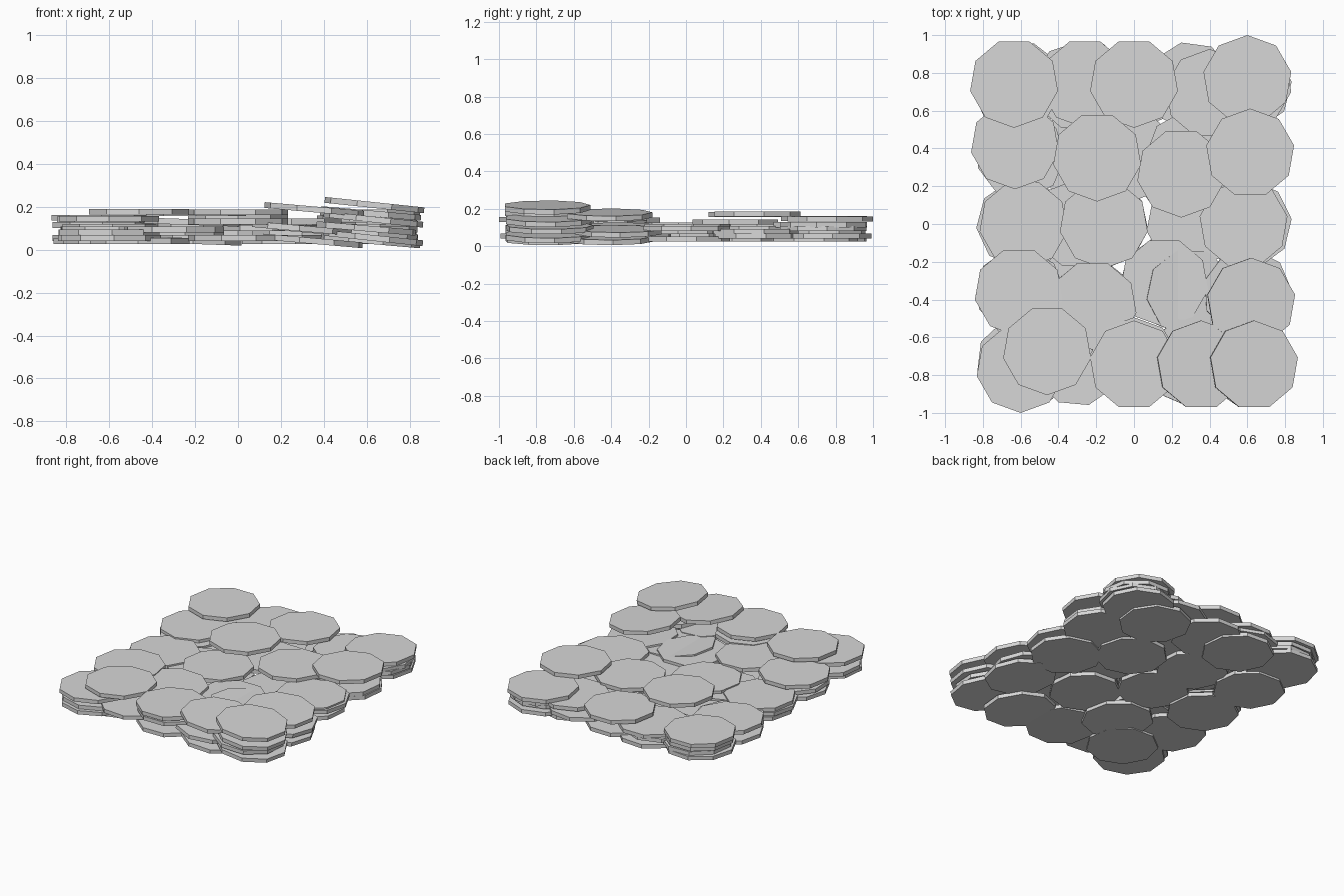
import bpy
import random
from math import pi, radians

if "Cube" in bpy.data.objects:
    bpy.data.objects.remove(bpy.data.objects["Cube"], do_unlink=True)

random.seed(4)
RADIUS = 0.236
THICK = 0.027

# One plain grey for every disc
grey = bpy.data.materials.new("stone_grey")
grey.use_nodes = True
colour = (0.68, 0.68, 0.68, 1)
grey.diffuse_color = colour
grey.node_tree.nodes["Principled BSDF"].inputs["Base Color"].default_value = colour


def add_disc(name, x, y, z, tilt=0, point_back=False, wobble=0.0):
    """Nine-sided flat disc, tilted down towards +x by tilt degrees."""
    bpy.ops.mesh.primitive_cylinder_add(vertices=9, radius=RADIUS, depth=THICK,
                                        location=(x, y, z))
    disc = bpy.context.object
    disc.name = name
    spin = 0 if point_back else pi
    # Bake the spin into the mesh so the tilt stays along x
    disc.rotation_euler = (0, 0, spin + random.uniform(-wobble, wobble))
    bpy.ops.object.transform_apply(location=False, rotation=True, scale=False)
    disc.rotation_euler = (0, radians(tilt), 0)
    disc.data.materials.append(grey)


# Top layer: x, y, z, tilt, corner pointing to the back
top_layer = [
    # back row
    (-.635, .745, .148, 0, False),
    (-.26, .745, .115, 0, False),
    (0, .745, .148, 0, False),
    (.4, .69, .115, 0, True),
    (.6, .764, .145, 0, True),
    # second row
    (-.63, .42, .115, 0, False),
    (-.195, .355, .17, 0, False),
    (.25, .27, .13, 0, False),
    (.615, .375, .172, 0, True),
    # middle row
    (-.585, 0, .105, 0, False),
    (-.16, 0, .114, 0, False),
    (.58, 0, .105, 0, True),
    # fourth row
    (-.61, -.36, .14, 0, False),
    (-.22, -.43, .128, 2, False),
    (.16, -.31, .1, 0, False),
    (.62, -.415, .168, 5, True),
    # front row
    (-.6, -.764, .143, 0, False),
    (-.46, -.67, .176, 0, False),
    (0, -.747, .174, 0, True),
    (.355, -.747, .187, 5, True),
    (.635, -.747, .207, 6, True),
]

for i, (x, y, z, tilt, back) in enumerate(top_layer):
    add_disc(f"top_disc_{i}", x, y, z, tilt, back)

    # Bottom layer follows the top one, alternating in height
    low = .054 if i % 2 == 0 else .04
    add_disc(f"bottom_disc_{i}", x * .99, y * .99, low, tilt, back, wobble=.1)

# Middle layer: an even grid, leaning in the raised front corner
for row in range(5):
    for col, x in enumerate((-.6, -.3, .3, .6)):
        y = .73 - .365 * row
        raised = col > 1 and row > 2
        z = .08 + .014 * ((row + col) % 2)
        if raised and row == 4:
            z = .098
        add_disc(f"middle_disc_{row}_{col}", x, y, z, 5 if raised else 0,
                 bool(col % 2), wobble=.2)

# Extra middle discs closing the centre and filling the tall end stacks
for name, x, y, z, tilt in [("centre", 0, .36, .08, 0),
                            ("front_corner", .63, -.74, .14, 6),
                            ("front_centre", 0, -.73, .13, 0),
                            ("back_corner", .6, .74, .115, 0),
                            ("back_left", -.62, .73, .115, 0)]:
    add_disc(f"{name}_stack_disc", x, y, z, tilt, y < 0)
